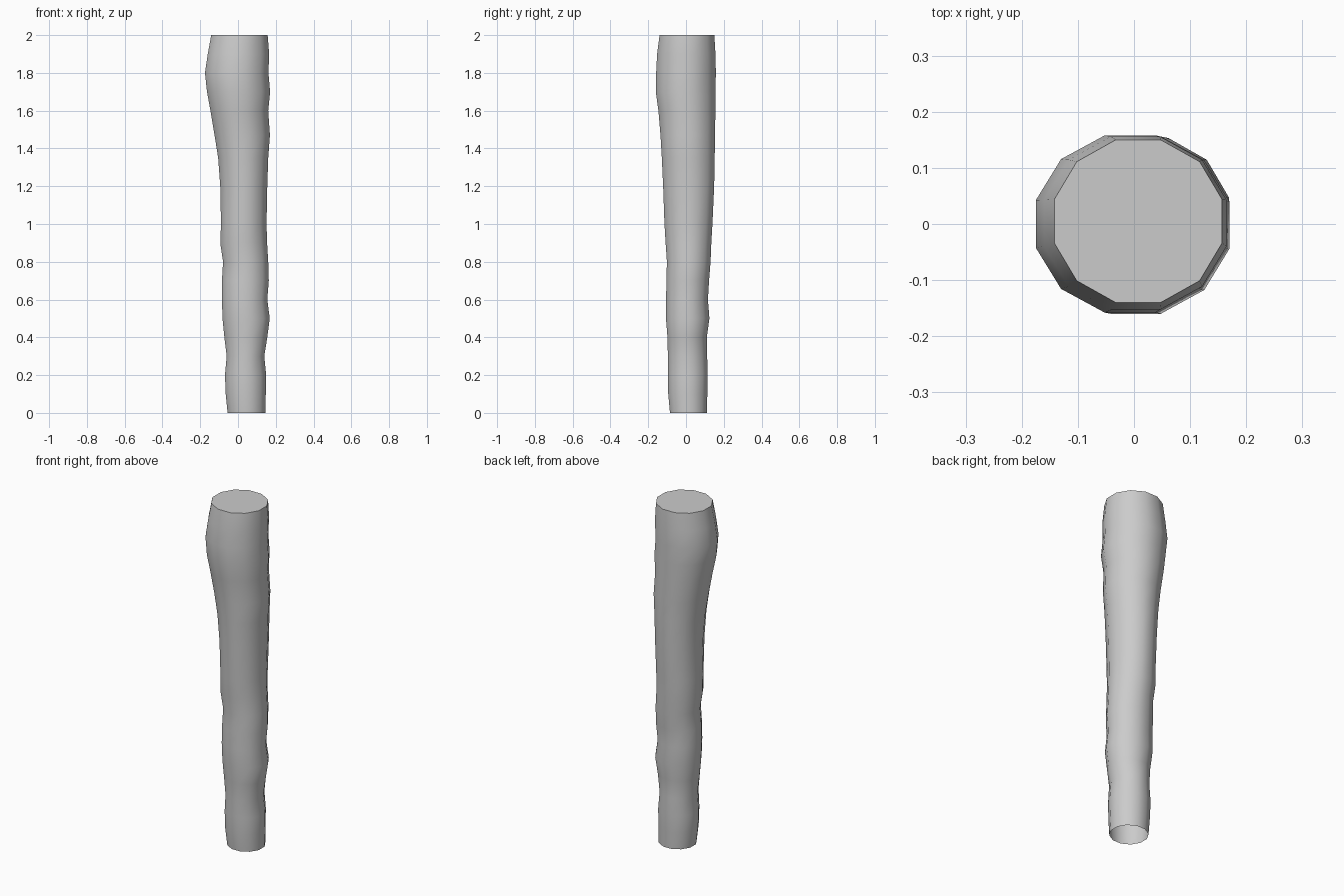
import bpy, bmesh, math

# Silhouette profile: z, left x, right x, front y, back y
PROFILE = [
    (0.0, -.055, .145, -.085, .110), (0.1, -.065, .147, -.094, .113),
    (0.2, -.069, .149, -.095, .115), (0.3, -.060, .139, -.096, .112),
    (0.4, -.072, .155, -.098, .110), (0.5, -.082, .168, -.106, .124),
    (0.6, -.085, .155, -.105, .116), (0.7, -.085, .163, -.104, .122),
    (0.8, -.079, .160, -.101, .130), (0.9, -.094, .154, -.108, .134),
    (1.0, -.090, .151, -.114, .140), (1.2, -.094, .155, -.121, .149),
    (1.35, -.105, .160, -.128, .152), (1.47, -.124, .169, -.135, .153),
    (1.6, -.146, .160, -.146, .156), (1.7, -.164, .170, -.160, .156),
    (1.8, -.175, .161, -.158, .158), (1.9, -.160, .165, -.153, .156),
    (2.0, -.142, .157, -.140, .150),
]
SIDES = 12
K = math.cos(math.pi / SIDES)

bm = bmesh.new()
rings = []
for z, x0, x1, y0, y1 in PROFILE:
    ring = []
    for i in range(SIDES):
        a = 2 * math.pi * (i + 0.5) / SIDES
        x = (x0 + x1) / 2 + (x1 - x0) / 2 * math.cos(a) / K
        y = (y0 + y1) / 2 + (y1 - y0) / 2 * math.sin(a) / K
        ring.append(bm.verts.new((x, y, z)))
    rings.append(ring)

# Uneven side wall, open at the bottom
for lo, hi in zip(rings, rings[1:]):
    for i in range(SIDES):
        j = (i + 1) % SIDES
        bm.faces.new((lo[i], lo[j], hi[j], hi[i]))
# Flat top cap
bm.faces.new(rings[-1])

mesh = bpy.data.meshes.new("wooden_post")
bm.to_mesh(mesh)
bm.free()
post = bpy.data.objects.new("wooden_post", mesh)
bpy.context.collection.objects.link(post)
bpy.context.view_layer.objects.active = post
post.select_set(True)
bpy.ops.object.shade_smooth_by_angle(angle=math.radians(45))
